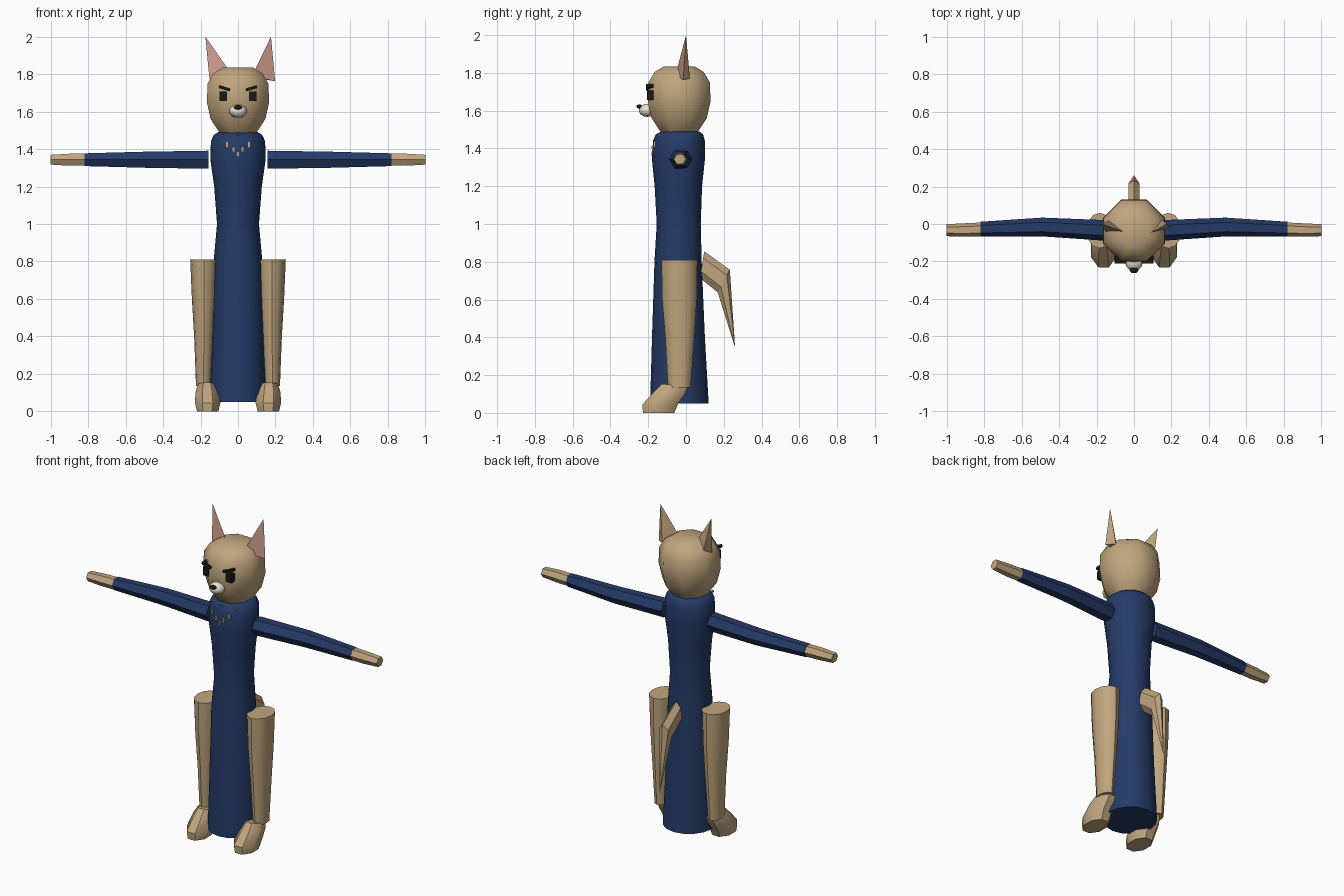
import bpy, bmesh, math
from mathutils import Vector

cube = bpy.data.objects.get("Cube")
if cube:
    bpy.data.objects.remove(cube, do_unlink=True)


def material(name, rgb):
    m = bpy.data.materials.new(name)
    m.use_nodes = True
    m.diffuse_color = (*rgb, 1)
    m.node_tree.nodes["Principled BSDF"].inputs["Base Color"].default_value = (*rgb, 1)
    return m


FUR = material("tan fur", (0.53, 0.38, 0.21))
BLUE = material("navy cloth", (0.018, 0.043, 0.135))
PINK = material("inner ear pink", (0.58, 0.31, 0.25))
CREAM = material("muzzle cream", (0.78, 0.74, 0.66))
BLACK = material("black", (0.010, 0.010, 0.005))


def finish(name, bm, mats, angle=0):
    bmesh.ops.recalc_face_normals(bm, faces=bm.faces)
    mesh = bpy.data.meshes.new(name)
    bm.to_mesh(mesh)
    bm.free()
    for m in mats:
        mesh.materials.append(m)
    ob = bpy.data.objects.new(name, mesh)
    bpy.context.collection.objects.link(ob)
    if angle:
        bpy.ops.object.select_all(action='DESELECT')
        ob.select_set(True)
        bpy.context.view_layer.objects.active = ob
        bpy.ops.object.shade_smooth_by_angle(angle=math.radians(angle))
    return ob


def loft(name, rings, sides, mat, angle=0, turn=0.0, tip=None):
    """Skin rings given as (centre, half axis, half axis), optionally ending in a point."""
    bm = bmesh.new()
    loops = []
    for c, u, v in rings:
        c, u, v = Vector(c), Vector(u), Vector(v)
        ts = [math.tau * (i + turn) / sides for i in range(sides)]
        loops.append([bm.verts.new(c + u * math.cos(t) + v * math.sin(t)) for t in ts])
    for a, b in zip(loops, loops[1:]):
        for i in range(sides):
            j = (i + 1) % sides
            bm.faces.new((a[i], a[j], b[j], b[i]))
    bm.faces.new(loops[0])
    if tip:
        p = bm.verts.new(tip)
        for i in range(sides):
            bm.faces.new((loops[-1][i], loops[-1][(i + 1) % sides], p))
    else:
        bm.faces.new(loops[-1])
    return finish(name, bm, [mat], angle)


def upright(z, x, half_x, y0, y1):
    """Horizontal ring spanning y0 to y1."""
    return ((x, (y0 + y1) / 2, z), (half_x, 0, 0), (0, (y1 - y0) / 2, 0))


def block(name, centre, size, mat, tilt=0):
    bm = bmesh.new()
    bmesh.ops.create_cube(bm, size=1)
    bmesh.ops.scale(bm, vec=size, verts=bm.verts)
    ob = finish(name, bm, [mat])
    ob.location = centre
    ob.rotation_euler.y = tilt
    return ob


def ball(name, centre, radii, mat):
    bm = bmesh.new()
    bmesh.ops.create_uvsphere(bm, u_segments=12, v_segments=8, radius=1)
    bmesh.ops.scale(bm, vec=radii, verts=bm.verts)
    finish(name, bm, [mat], 50).location = centre


# Long robe
robe = [(0.05, 0.152, -0.19, 0.12), (0.4, 0.14, -0.18, 0.1), (0.8, 0.13, -0.167, 0.083),
        (1.0, 0.112, -0.155, 0.078), (1.2, 0.127, -0.166, 0.085), (1.34, 0.147, -0.18, 0.1),
        (1.44, 0.145, -0.175, 0.1), (1.475, 0.13, -0.16, 0.09), (1.49, 0.105, -0.13, 0.07)]
loft("robe", [upright(z, 0, w, a, b) for z, w, a, b in robe], 16, BLUE, 40)

# Chest fur tufts in a V
for x, z, h in [(0, 1.37, 0.03), (0.025, 1.395, 0.035), (0.06, 1.42, 0.04), (0.085, 1.47, 0.012)]:
    for s in ((1, -1) if x else (1,)):
        y = -0.04 - 0.138 * math.sqrt(1 - (x / 0.148) ** 2) + (0.012 if z > 1.45 else 0)
        top = ((s * x, y, z + h / 2), (0.009, 0, 0), (0, 0.008, 0))
        low = ((s * x, y, z - h / 4), (0.008, 0, 0), (0, 0.007, 0))
        loft("chest_tuft", [top, low], 4, FUR, turn=0.5, tip=(s * x, y, z - h / 2))

# Octagonal head
k = 1 / math.cos(math.pi / 8)
head = [(1.455, 0.07), (1.49, 0.1), (1.56, 0.146), (1.65, 0.166), (1.75, 0.162),
        (1.805, 0.13), (1.835, 0.08)]
loft("head", [upright(z, 0, w * k, -0.036 - w * k, -0.036 + w * k) for z, w in head],
     8, FUR, 60, turn=0.5)

# Muzzle, nose, eyes and brows
ball("muzzle", (0, -0.205, 1.602), (0.047, 0.045, 0.035), CREAM)
ball("nose", (0, -0.247, 1.622), (0.023, 0.016, 0.011), BLACK)
for s, side in ((1, "left"), (-1, "right")):
    block(side + "_eye", (s * 0.079, -0.189, 1.682), (0.038, 0.035, 0.052), BLACK)
    block(side + "_brow", (s * 0.072, -0.192, 1.724), (0.062, 0.04, 0.016), BLACK, -s * 0.3)


# Ears: three-sided spikes with an inset pink front
def ear(name, tip, outer, inner, back):
    bm = bmesh.new()
    t, o, i, b = [bm.verts.new(p) for p in (tip, outer, inner, back)]
    front = bm.faces.new((t, o, i))
    for f in ((t, i, b), (t, b, o), (o, b, i)):
        bm.faces.new(f)
    bmesh.ops.inset_region(bm, faces=[front], thickness=0.011, use_even_offset=True)
    front.material_index = 1
    finish(name, bm, [FUR, PINK])


ear("left_ear", (0.176, 0, 2.0), (0.198, -0.015, 1.762), (0.075, -0.055, 1.79), (0.15, 0.02, 1.77))
ear("right_ear", (-0.174, 0, 2.0), (-0.152, -0.04, 1.77), (-0.045, -0.045, 1.815), (-0.13, 0.02, 1.78))

# Limbs
for s, side in ((1, "left"), (-1, "right")):
    def arm_ring(x, y, r, h):
        return ((s * x, y, 1.343), (0, r, 0), (0, 0, h / math.sin(math.pi / 3)))

    shoulder, elbow, wrist = (arm_ring(0.158, -0.034, 0.055, 0.048),
                              arm_ring(0.49, -0.016, 0.05, 0.043),
                              arm_ring(0.82, -0.028, 0.04, 0.034))
    loft(side + "_upper_sleeve", [shoulder, elbow], 6, BLUE)
    loft(side + "_lower_sleeve", [elbow, wrist], 6, BLUE)
    loft(side + "_hand", [arm_ring(0.818, -0.029, 0.037, 0.032), arm_ring(0.9, -0.032, 0.036, 0.032),
                          arm_ring(1.0, -0.033, 0.032, 0.026)], 6, FUR)

    # Thigh and shin
    loft(side + "_leg", [upright(0.81, s * 0.182, 0.073, -0.13, 0.06),
                         upright(0.6, s * 0.182, 0.064, -0.126, 0.057),
                         upright(0.4, s * 0.182, 0.052, -0.11, 0.045),
                         upright(0.135, s * 0.184, 0.04, -0.095, 0.025)], 12, FUR, 40)

    # Foot slanting forward to a flat sole
    loft(side + "_foot", [((s * 0.162, -0.165 + 0.02, 0), (0.062, 0, 0), (0, 0.09, 0)),
                          ((s * 0.162, -0.135, 0.05), (0.074, 0, 0), (0, 0.104, 0.005)),
                          ((s * 0.165, -0.085, 0.11), (0.065, 0, 0), (0, 0.088, -0.005)),
                          ((s * 0.165, -0.06, 0.145), (0.05, 0, 0), (0, 0.072, -0.01))],
         8, FUR, 40, turn=0.5)

# Tail bending down to a point
loft("tail", [((0, 0.085, 0.785), (0.032, 0, 0), (0, 0.012, 0.07)),
              ((0, 0.2, 0.698), (0.034, 0, 0), (0, 0.032, 0.06))],
     6, FUR, turn=0.5, tip=(0, 0.26, 0.345))
